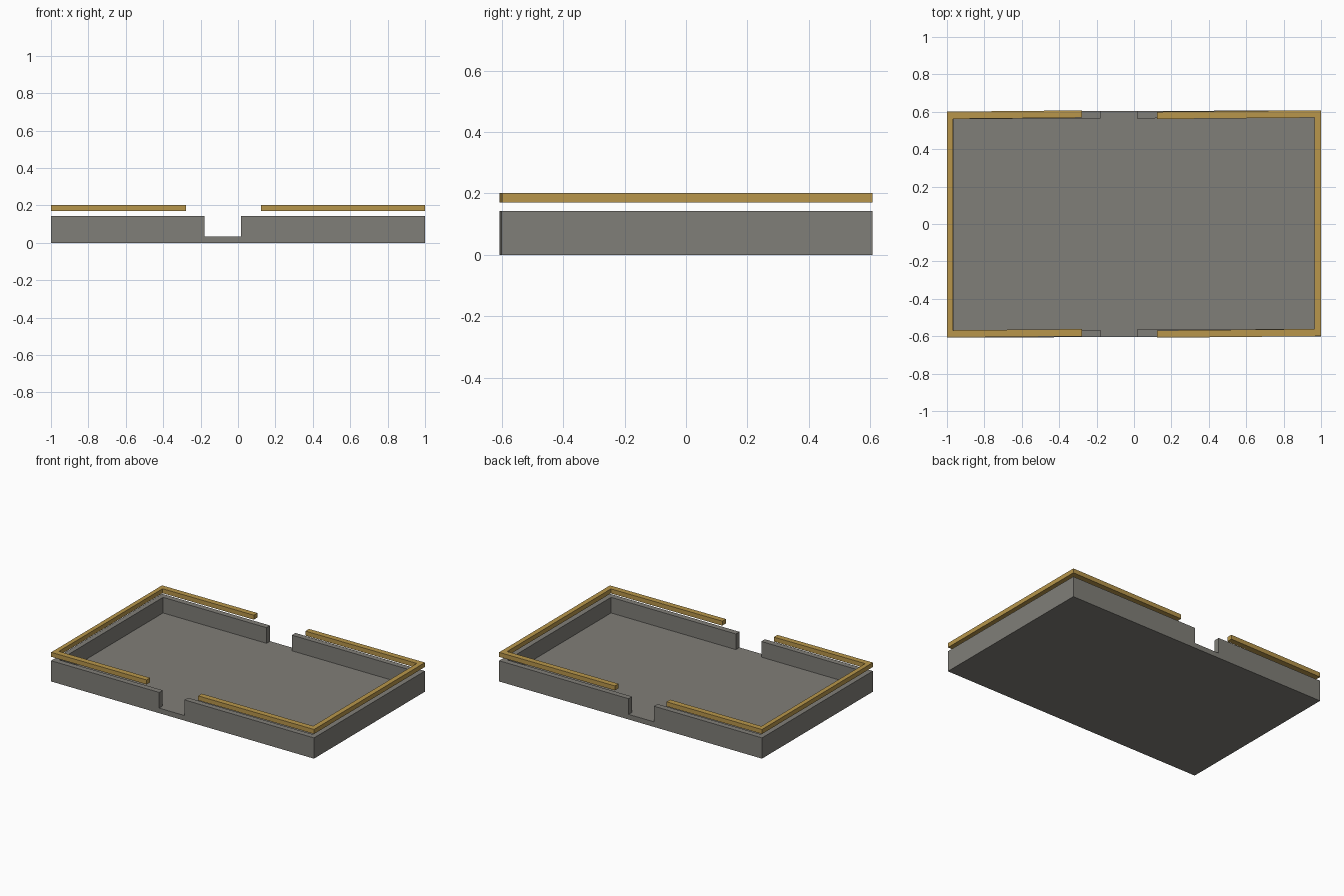
import bpy
import bmesh
import math

if "Cube" in bpy.data.objects:
    bpy.data.objects.remove(bpy.data.objects["Cube"])


def material(name, colour):
    m = bpy.data.materials.new(name)
    m.diffuse_color = (*colour, 1.0)
    m.use_nodes = True
    m.node_tree.nodes["Principled BSDF"].inputs["Base Color"].default_value = m.diffuse_color
    return m


GREY = material("warm grey", (0.216, 0.209, 0.188))
GOLD = material("ochre gold", (0.479, 0.305, 0.070))


def raise_faces(bm, faces, height):
    """Extrude a set of flat faces straight up and return the new tops."""
    geom = bmesh.ops.extrude_face_region(bm, geom=faces)["geom"]
    verts = [g for g in geom if isinstance(g, bmesh.types.BMVert)]
    bmesh.ops.translate(bm, vec=(0, 0, height), verts=verts)
    return [g for g in geom if isinstance(g, bmesh.types.BMFace)]


def plan_grid(bm, xs, ys, z, keep, skew, pivot):
    """Flat cells of a plan grid where keep(i, j) holds, slightly skewed in y."""
    v = [[bm.verts.new((x, y + skew * (x - pivot), z)) for y in ys] for x in xs]
    for i in range(len(xs) - 1):
        for j in range(len(ys) - 1):
            if keep(i, j):
                bm.faces.new((v[i][j], v[i + 1][j], v[i + 1][j + 1], v[i][j + 1]))
    bmesh.ops.delete(bm, geom=[p for p in bm.verts if not p.link_faces],
                     context='VERTS')
    return bm.faces[:]


def finish(bm, name, mat):
    bmesh.ops.recalc_face_normals(bm, faces=bm.faces[:])
    bmesh.ops.dissolve_limit(bm, angle_limit=math.radians(0.05),
                             verts=bm.verts[:], edges=bm.edges[:])
    me = bpy.data.meshes.new(name)
    bm.to_mesh(me)
    bm.free()
    me.materials.append(mat)
    bpy.context.collection.objects.link(bpy.data.objects.new(name, me))


YS = [-0.604, -0.565, 0.565, 0.604]

# Tray: floor slab with a rim wall, notched through front and back
bm = bmesh.new()
xs = [-1, -0.965, -0.178, 0.015, 0.965, 1]
base = plan_grid(bm, xs, YS, 0, lambda i, j: True, 0.0035, 0)
top = raise_faces(bm, base, 0.035)


def is_wall(f):
    c = f.calc_center_median()
    in_notch = -0.178 < c.x < 0.015
    return abs(c.x) > 0.965 or (abs(c.y) > 0.56 and not in_notch)


raise_faces(bm, [f for f in top if is_wall(f)], 0.108)
finish(bm, "tray", GREY)

# Floating C-shaped rails, one at each end
for name, xs, end in (("left_rail", [-1, -0.969, -0.277], 0),
                      ("right_rail", [0.122, 0.966, 1], 1)):
    bm = bmesh.new()
    cells = plan_grid(bm, xs, YS, 0.17, lambda i, j: i == end or j != 1,
                      0.0095, (xs[0] + xs[-1]) / 2)
    raise_faces(bm, cells, 0.031)
    finish(bm, name, GOLD)
